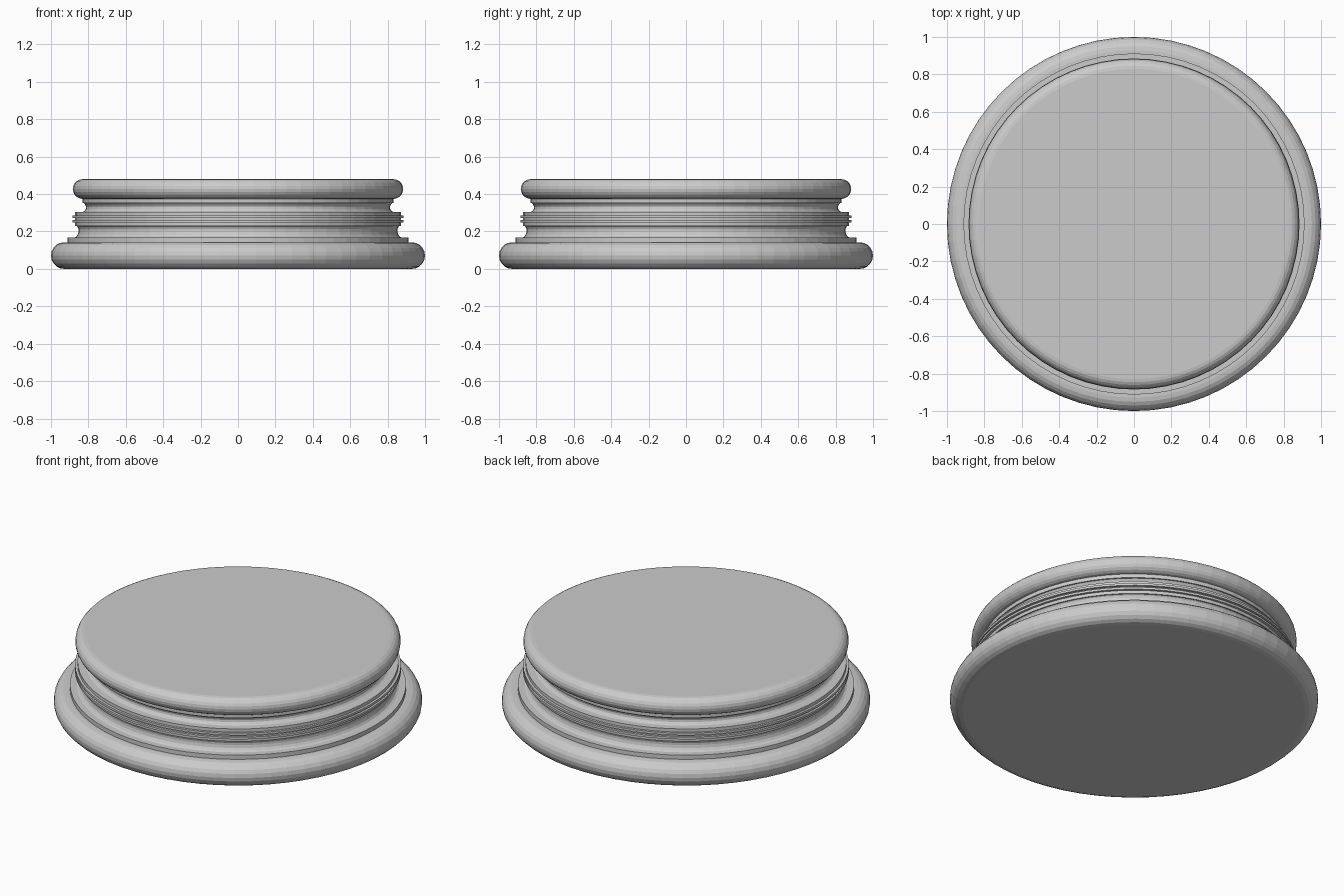
import bpy, bmesh, math

if "Cube" in bpy.data.objects:
    bpy.data.objects.remove(bpy.data.objects["Cube"])

SIDES = 64


def lathe(name, profile):
    """Spin an (r, z) profile, bottom to top, into a capped solid."""
    bm = bmesh.new()
    rings = []
    for r, z in profile:
        rings.append([bm.verts.new((r * math.cos(2 * math.pi * i / SIDES),
                                    r * math.sin(2 * math.pi * i / SIDES), z))
                      for i in range(SIDES)])
    for a, b in zip(rings, rings[1:]):
        for i in range(SIDES):
            j = (i + 1) % SIDES
            bm.faces.new((a[i], a[j], b[j], b[i]))
    bm.faces.new(rings[0][::-1])
    bm.faces.new(rings[-1])
    mesh = bpy.data.meshes.new(name)
    bm.to_mesh(mesh)
    bm.free()
    obj = bpy.data.objects.new(name, mesh)
    bpy.context.collection.objects.link(obj)
    return obj


def half_round(r_max, z0, z1, steps=10):
    """Half-circle edge bulging out to r_max between z0 and z1."""
    h = (z1 - z0) / 2
    return [(r_max - h + h * math.cos(a), z0 + h + h * math.sin(a))
            for a in (-math.pi / 2 + math.pi * k / steps for k in range(steps + 1))]


def band(r, z0, z1):
    return [(r, z0), (r, z1)]


# Large rounded moulding at the bottom and the flat step on it
lathe("lower_torus", half_round(1.0, 0.0, 0.142))
lathe("lower_fillet", band(0.912, 0.14, 0.167))

# Lower concave neck
lathe("lower_scotia", [(0.88, 0.165), (0.865, 0.172), (0.857, 0.184), (0.853, 0.2),
                       (0.853, 0.212), (0.858, 0.224), (0.866, 0.232)])

# Middle band with two thin raised ridges
lathe("middle_band", band(0.871, 0.23, 0.305))
for i, z in enumerate((0.249, 0.273)):
    lathe(f"ridge_{i + 1}", band(0.885, z, z + 0.013))

# Upper concave neck and its step
lathe("upper_scotia", [(0.835, 0.303), (0.822, 0.309), (0.814, 0.319), (0.812, 0.33),
                       (0.815, 0.34), (0.822, 0.349), (0.825, 0.353)])
lathe("upper_fillet", band(0.832, 0.352, 0.378))

# Rounded moulding on top
lathe("upper_torus", half_round(0.883, 0.374, 0.48))
